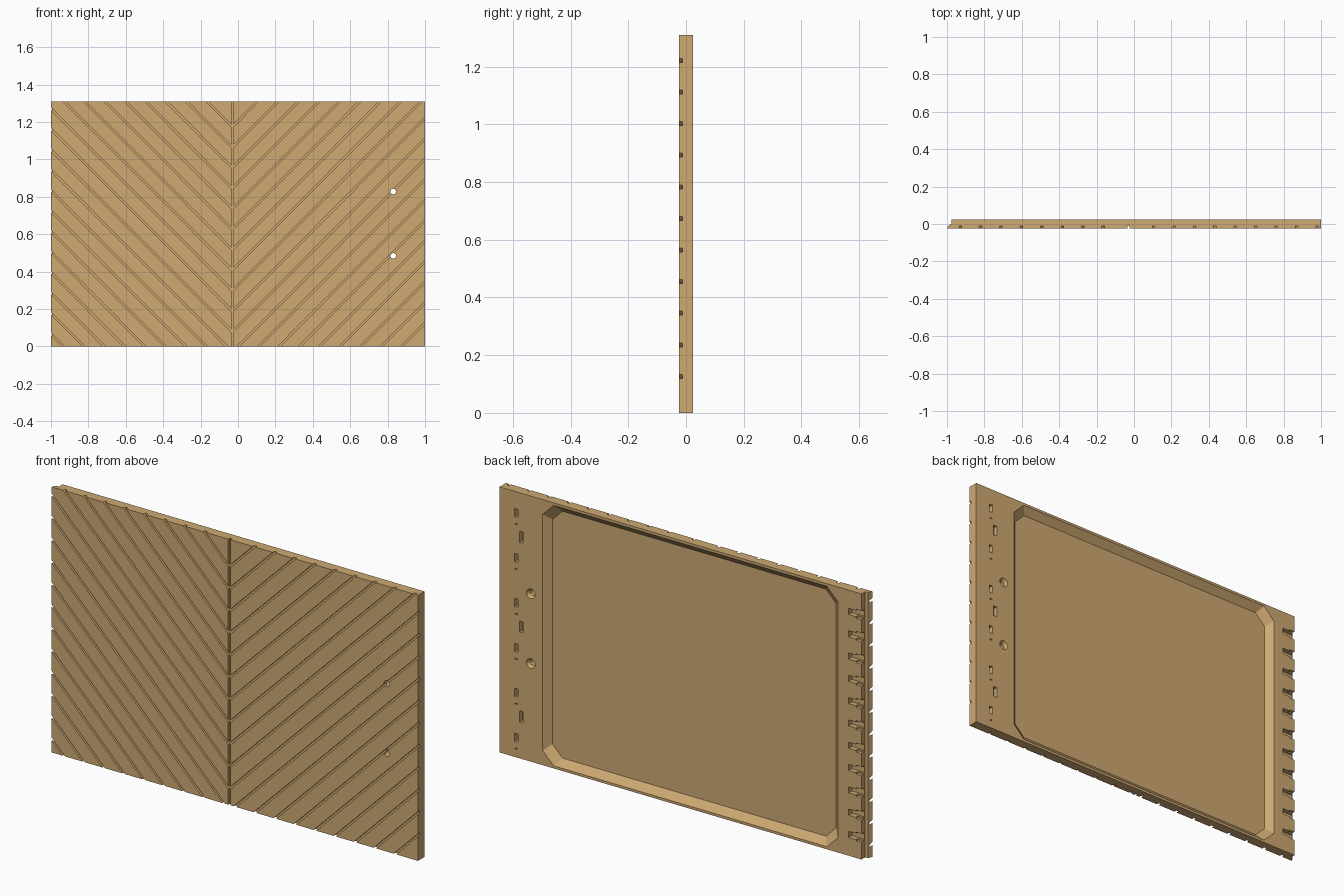
import bpy, bmesh, math

if "Cube" in bpy.data.objects:
    bpy.data.objects.remove(bpy.data.objects["Cube"], do_unlink=True)

FRONT, BACK, HEIGHT = -0.025, 0.025, 1.31
OUT = 0.01            # cutter overshoot
SEAM = -0.03          # x of the vertical seam where the chevrons meet
PITCH = 0.1095        # spacing of the chevron grooves

wood = bpy.data.materials.new("tan wood")
wood.use_nodes = True
tan = (0.62, 0.40, 0.17, 1)
wood.diffuse_color = tan
wood.node_tree.nodes["Principled BSDF"].inputs["Base Color"].default_value = tan


def loft(bm, start, end):
    """Closed solid between two matching loops of 3D points."""
    a = [bm.verts.new(p) for p in start]
    b = [bm.verts.new(p) for p in end]
    bm.faces.new(a)
    bm.faces.new(b[::-1])
    for i in range(len(a)):
        j = (i + 1) % len(a)
        bm.faces.new((a[j], a[i], b[i], b[j]))


def prism(bm, near, y0, y1, far=None):
    """Outline in x and z, run from y0 to y1, with an optional different far outline."""
    loft(bm, [(x, y0, z) for x, z in near], [(x, y1, z) for x, z in far or near])


def rect(x0, x1, z, half):
    return [(x0, z - half), (x1, z - half), (x1, z + half), (x0, z + half)]


def circle(x, z, r, n=20):
    return [(x + r * math.cos(math.tau * i / n), z + r * math.sin(math.tau * i / n))
            for i in range(n)]


def octagon(x0, x1, z0, z1, c):
    return [(x0 + c, z0), (x1 - c, z0), (x1, z0 + c), (x1, z1 - c),
            (x1 - c, z1), (x0 + c, z1), (x0, z1 - c), (x0, z0 + c)]


def finish(name, bm):
    bmesh.ops.recalc_face_normals(bm, faces=bm.faces)
    mesh = bpy.data.meshes.new(name)
    bm.to_mesh(mesh)
    bm.free()
    mesh.materials.append(wood)
    obj = bpy.data.objects.new(name, mesh)
    bpy.context.collection.objects.link(obj)
    return obj


# Board with a stepped lip along its right edge
bm = bmesh.new()
profile = [(-1, FRONT), (1, FRONT), (1, BACK), (-0.975, BACK), (-0.975, -0.002), (-0.99, -0.006)]
loft(bm, [(x, y, 0) for x, y in profile], [(x, y, HEIGHT) for x, y in profile])
panel = finish("chevron_panel", bm)


def carve(name, bm):
    """Subtract the given solids from the panel."""
    cutter = finish(name, bm)
    cutter.hide_render = True
    mod = panel.modifiers.new(name, 'BOOLEAN')
    mod.operation = 'DIFFERENCE'
    mod.solver = 'EXACT'
    mod.object = cutter
    bpy.context.view_layer.objects.active = panel
    bpy.ops.object.modifier_apply(modifier=name)
    bpy.data.objects.remove(cutter, do_unlink=True)


# Chevron grooves rising away from the seam on both sides
bm = bmesh.new()
half = 0.007
for side, reach in ((-1, 1.01 + SEAM), (1, 1.01 - SEAM)):
    x0, x1 = SEAM + side * 0.003, SEAM + side * reach
    for k in range(-9, 11):
        z = 0.082 + PITCH * k
        if z + reach > 0.02:
            prism(bm, [(x0, z - half), (x1, z + reach - half),
                       (x1, z + reach + half), (x0, z + half)], FRONT - OUT, -0.012)
carve("chevron_grooves", bm)

# Vertical seam
bm = bmesh.new()
prism(bm, rect(SEAM - 0.006, SEAM + 0.006, HEIGHT / 2, HEIGHT), FRONT - OUT, -0.012)
carve("seam_groove", bm)

# Large back recess with sloping walls and cut corners
bm = bmesh.new()
prism(bm, octagon(-0.847, 0.765, 0.012, 1.298, 0.06), BACK + 0.0005, -0.006,
      octagon(-0.815, 0.733, 0.046, 1.264, 0.055))
carve("back_recess", bm)

# Latch notches open to the right edge, each with a wider mouth
for name, x_in, tall, depth in (("latch_notches", -0.905, 0.015, 0.0),
                                ("latch_mouths", -0.945, 0.022, 0.01)):
    bm = bmesh.new()
    for i in range(11):
        prism(bm, rect(-0.985, x_in, 0.105 + 0.11 * i, tall), BACK + OUT, depth)
    carve(name, bm)

# Small sockets and slits along the left margin
bm = bmesh.new()
for i in range(6):
    z = 0.097 + 0.2216 * i
    prism(bm, rect(0.9, 0.918, z, 0.02), BACK + OUT, -0.004)
    prism(bm, rect(0.903, 0.915, z - 0.055, 0.003), BACK + OUT, 0.015)
for i in range(3):
    prism(bm, rect(0.872, 0.892, 0.207 + 0.443 * i, 0.027), BACK + OUT, 0.002)
carve("margin_sockets", bm)

# Two through holes, countersunk at the back
for name, r0, y0, r1, y1 in (("bolt_holes", 0.015, BACK + OUT, 0.015, FRONT - OUT),
                             ("countersinks", 0.024, BACK + 0.001, 0.016, 0.008)):
    bm = bmesh.new()
    for z in (0.484, 0.828):
        prism(bm, circle(0.83, z, r0), y0, y1, circle(0.83, z, r1))
    carve(name, bm)
